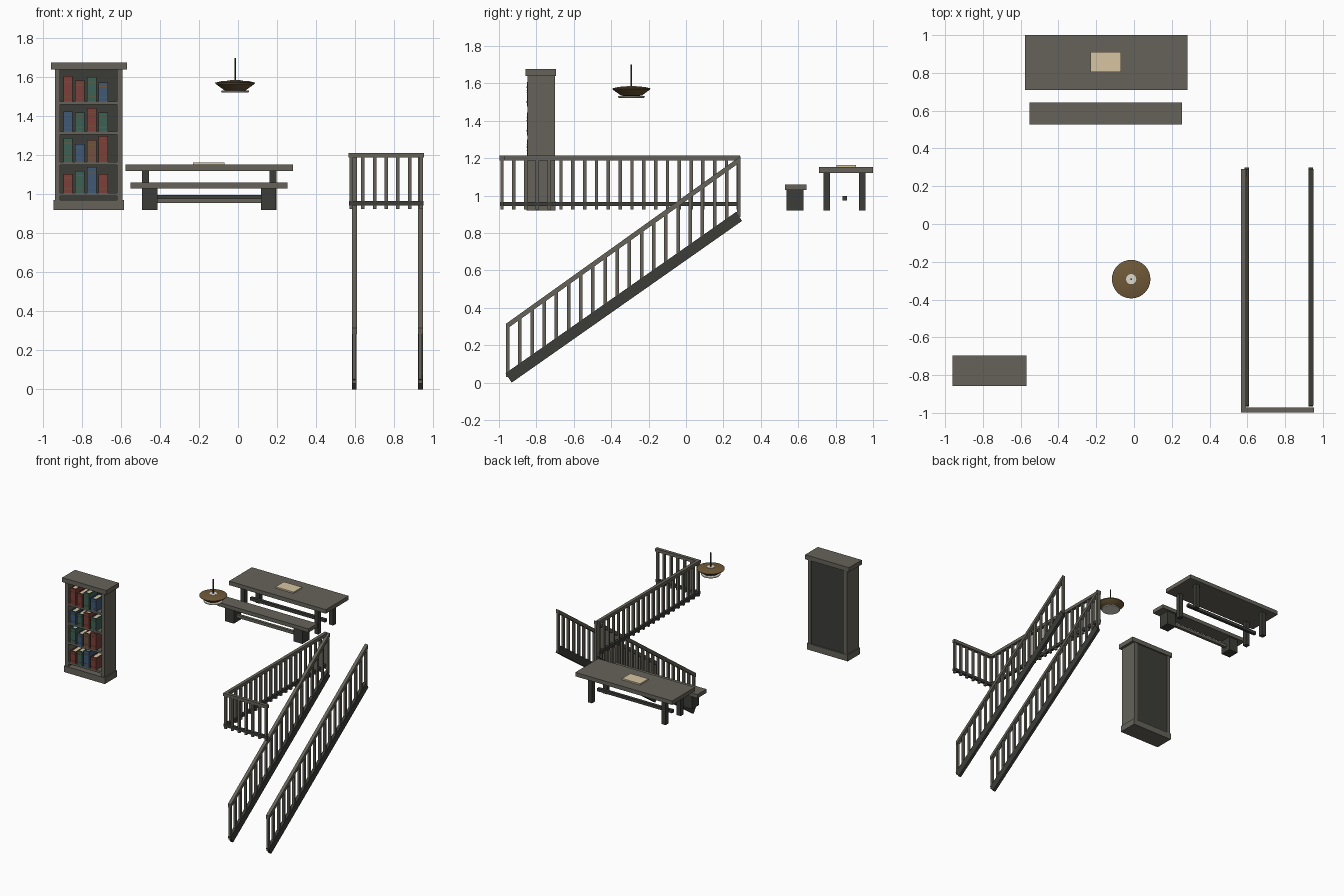
import bpy, bmesh, math
from mathutils import Vector

if "Cube" in bpy.data.objects:
    bpy.data.objects.remove(bpy.data.objects["Cube"])


def material(name, r, g, b):
    m = bpy.data.materials.new(name)
    m.diffuse_color = (r, g, b, 1)
    m.use_nodes = True
    m.node_tree.nodes["Principled BSDF"].inputs["Base Color"].default_value = m.diffuse_color
    return m


WOOD = material("grey_wood", 0.13, 0.124, 0.1)
DARK = material("dark_wood", 0.045, 0.046, 0.04)
PAPER = material("paper", 0.68, 0.56, 0.36)
BRASS = material("brown_metal", 0.16, 0.1, 0.04)
GLASS = material("pale_glass", 0.72, 0.69, 0.6)
RED = material("red_cover", 0.2, 0.05, 0.04)
GREEN = material("green_cover", 0.045, 0.12, 0.09)
BLUE = material("blue_cover", 0.05, 0.1, 0.18)
BROWN = material("brown_cover", 0.17, 0.08, 0.05)


def finish(name, bm, mat):
    bmesh.ops.recalc_face_normals(bm, faces=bm.faces)
    me = bpy.data.meshes.new(name)
    bm.to_mesh(me)
    bm.free()
    me.materials.append(mat)
    ob = bpy.data.objects.new(name, me)
    bpy.context.collection.objects.link(ob)
    return ob


def boxes(name, mat, *bounds):
    """Each box is (x0, x1, y0, y1, z0, z1)."""
    bm = bmesh.new()
    for x0, x1, y0, y1, z0, z1 in bounds:
        vs = bmesh.ops.create_cube(bm, size=1)["verts"]
        for v in vs:
            v.co = Vector(((x0 + x1) / 2 + v.co.x * (x1 - x0),
                           (y0 + y1) / 2 + v.co.y * (y1 - y0),
                           (z0 + z1) / 2 + v.co.z * (z1 - z0)))
    return finish(name, bm, mat)


def prism(name, mat, profile, x0, x1):
    """Extrude a y-z outline along x."""
    bm = bmesh.new()
    f = bm.faces.new([bm.verts.new((x0, y, z)) for y, z in profile])
    ext = bmesh.ops.extrude_face_region(bm, geom=[f])["geom"]
    for v in ext:
        if isinstance(v, bmesh.types.BMVert):
            v.co.x = x1
    return finish(name, bm, mat)


def lathe(name, mat, profile, cx, cy, n=32):
    """Revolve an (r, z) outline about a vertical axis."""
    bm = bmesh.new()
    vs = [bm.verts.new((r, 0, z)) for r, z in profile]
    es = [bm.edges.new(p) for p in zip(vs, vs[1:])]
    bmesh.ops.spin(bm, geom=vs + es, axis=(0, 0, 1), cent=(0, 0, 0),
                   angle=2 * math.pi, steps=n, use_duplicate=False)
    bmesh.ops.remove_doubles(bm, verts=bm.verts, dist=1e-4)
    bmesh.ops.translate(bm, verts=bm.verts, vec=(cx, cy, 0))
    ob = finish(name, bm, mat)
    bpy.ops.object.select_all(action='DESELECT')
    ob.select_set(True)
    bpy.context.view_layer.objects.active = ob
    bpy.ops.object.shade_smooth_by_angle(angle=math.radians(35))
    return ob


# bookcase carcass
boxes("bookcase_sides", WOOD, (-0.94, -0.912, -0.847, -0.70, 0.92, 1.645),
      (-0.62, -0.592, -0.847, -0.70, 0.92, 1.645))
boxes("bookcase_cap", WOOD, (-0.96, -0.57, -0.857, -0.695, 1.64, 1.676))
boxes("bookcase_base", WOOD, (-0.947, -0.585, -0.852, -0.697, 0.92, 0.97))
boxes("bookcase_back", DARK, (-0.915, -0.617, -0.72, -0.706, 0.95, 1.65))
SHELVES = (1.008, 1.167, 1.322, 1.476)
boxes("bookcase_shelves", WOOD,
      *[(-0.914, -0.618, -0.845, -0.715, z - 0.016, z) for z in SHELVES])

# books: colour and height per shelf, bottom row first
ROWS = (((RED, .096), (GREEN, .112), (BLUE, .132), (RED, .096)),
        ((GREEN, .122), (BLUE, .092), (BROWN, .112), (RED, .132)),
        ((BLUE, .102), (GREEN, .097), (RED, .122), (GREEN, .097)),
        ((RED, .132), (RED, .107), (GREEN, .127), (BLUE, .097)))
for r, (z, row) in enumerate(zip(SHELVES, ROWS)):
    for c, (mat, h) in enumerate(row):
        x0 = -0.896 + c * 0.0605
        x1, y0, y1, t = x0 + 0.048, -0.85, -0.745, 0.006
        boxes(f"book_cover_{r}_{c}", mat, (x0, x0 + t, y0, y1, z, z + h),
              (x1 - t, x1, y0, y1, z, z + h),
              (x0 + t, x1 - t, y0, y0 + 0.014, z, z + h))
        boxes(f"book_bands_{r}_{c}", BRASS,
              *[(x0, x1, y0 - 0.002, y0, z + h * k, z + h * k + 0.003)
                for k in (0.2, 0.78)])
        boxes(f"book_pages_{r}_{c}", PAPER,
              (x0 + t, x1 - t, y0 + 0.014, y1 - 0.004, z, z + h - 0.005))

# table with a sheet of paper
boxes("table_top", WOOD, (-0.577, 0.282, 0.71, 1.0, 1.12, 1.152))
boxes("table_legs", DARK, *[(x, x + 0.035, y, y + 0.036, 0.92, 1.12)
                            for x in (-0.492, 0.162) for y in (0.735, 0.925)])
boxes("table_stretcher", DARK, (-0.48, 0.185, 0.838, 0.862, 0.974, 0.998))
boxes("paper_sheet", PAPER, (-0.23, -0.07, 0.805, 0.91, 1.152, 1.163))

# bench
boxes("bench_seat", WOOD, (-0.552, 0.255, 0.528, 0.643, 1.03, 1.06))
boxes("bench_legs", DARK, (-0.492, -0.413, 0.537, 0.628, 0.92, 1.03),
      (0.117, 0.196, 0.537, 0.628, 0.92, 1.03))
boxes("bench_stretcher", WOOD, (-0.42, 0.125, 0.571, 0.594, 0.956, 0.979))

# hanging lamp
LX, LY = -0.015, -0.292
lathe("lamp_shade", BRASS, [(0.025, 1.584), (0.07, 1.581), (0.102, 1.573),
                            (0.1, 1.567), (0.055, 1.534), (0.0, 1.532)], LX, LY)
lathe("lamp_diffuser", GLASS, [(0, 1.532), (0.07, 1.532), (0.072, 1.528),
                               (0.068, 1.523), (0, 1.523)], LX, LY)
lathe("lamp_collar", GLASS, [(0, 1.586), (0.027, 1.586), (0.027, 1.58), (0, 1.58)], LX, LY)
lathe("lamp_rod", DARK, [(0, 1.70), (0.004, 1.70), (0.004, 1.58), (0, 1.58)], LX, LY, 12)

# landing railing: long left run and short front run
XL, XR, YF, YB = 0.58, 0.941, -0.984, 0.28
W = 0.009
boxes("landing_top_rail", WOOD, (XL - 0.013, XL + 0.013, YF - 0.013, YB + 0.01, 1.188, 1.213),
      (XL + 0.013, XR + 0.013, YF - 0.013, YF + 0.013, 1.188, 1.213))
boxes("landing_bottom_rail", DARK, (XL - 0.011, XL + 0.011, YF - 0.011, YB + 0.009, 0.943, 0.966),
      (XL + 0.011, XR + 0.011, YF - 0.011, YF + 0.011, 0.943, 0.966))
spots = [(XL, YF + (YB - YF) * i / 20) for i in range(21)]
spots += [(XL + (XR - XL) * i / 6, YF) for i in range(1, 7)]
boxes("landing_balusters", WOOD,
      *[(x - W, x + W, y - W, y + W, 0.926, 1.19) for x, y in spots])

# pair of stair railings
N = 20
for side, x in (("left", 0.597), ("right", 0.936)):
    prism(f"{side}_stringer", DARK, [(-0.965, 0.05), (-0.932, 0.0),
                                     (0.299, 0.864), (0.27, 0.914)], x - 0.012, x + 0.012)
    prism(f"{side}_handrail", WOOD, [(-0.962, 0.284), (0.292, 1.18),
                                     (0.292, 1.211), (-0.962, 0.315)], x - 0.013, x + 0.013)
    bars = []
    for i in range(N):
        t = i / (N - 1)
        y = -0.953 + 1.236 * t
        bars.append((x - W, x + W, y - W, y + W, 0.03 + 0.855 * t, 0.302 + 0.888 * t))
    boxes(f"{side}_stair_balusters", WOOD, *bars)
